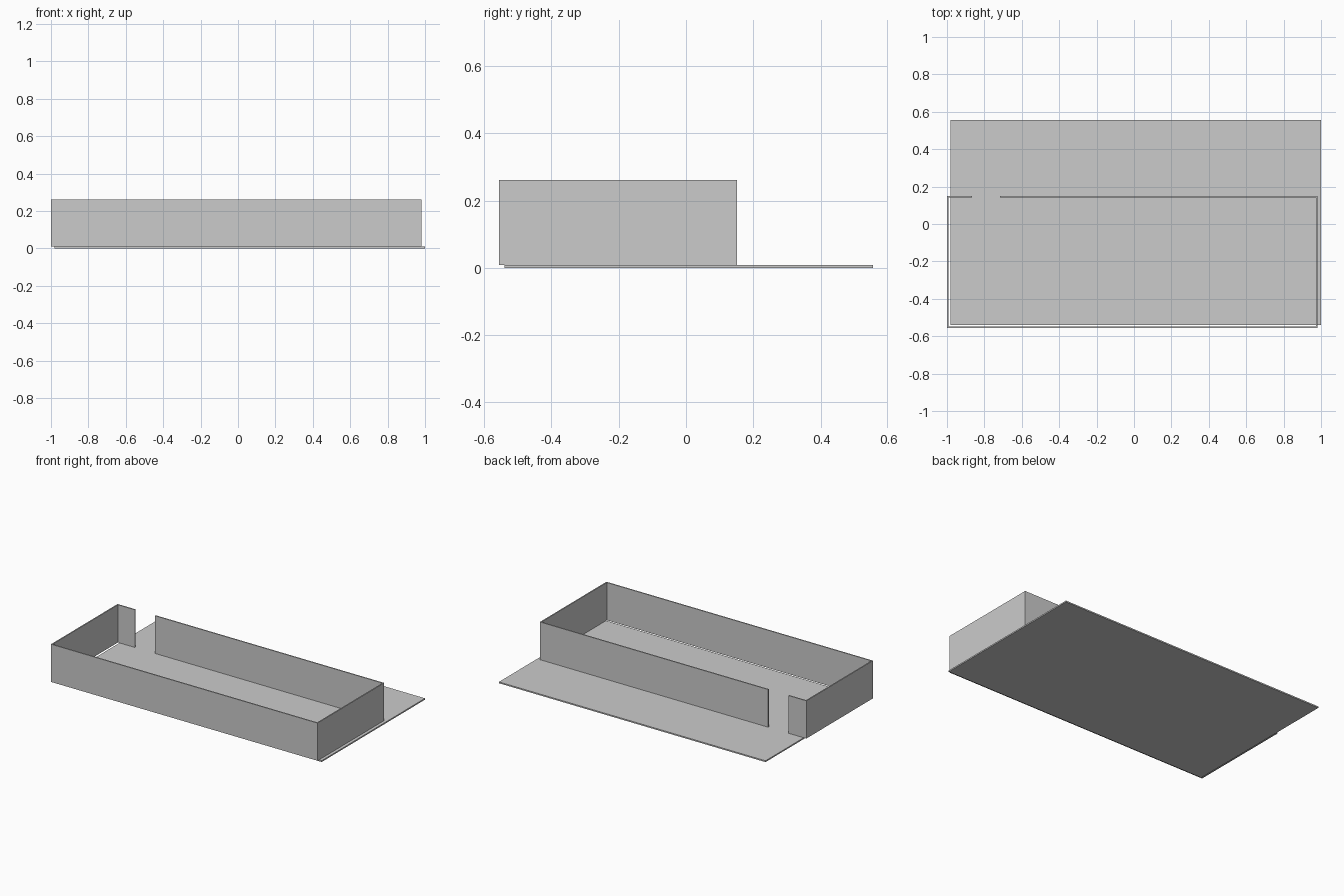
import bpy, bmesh

if "Cube" in bpy.data.objects:
    bpy.data.objects.remove(bpy.data.objects["Cube"])

FLOOR_H = 0.009
TOP = 0.262
T = 0.008            # wall thickness
X0, X1 = -1.0, 0.98  # outer wall bounds
Y0, Y1 = -0.556, 0.151
DOOR_L, DOOR_R = -0.866, -0.716


def prism(name, outline, z0, z1):
    """Extrude a flat outline into a solid."""
    bm = bmesh.new()
    face = bm.faces.new([bm.verts.new((x, y, z0)) for x, y in outline])
    ext = bmesh.ops.extrude_face_region(bm, geom=[face])
    verts = [v for v in ext["geom"] if isinstance(v, bmesh.types.BMVert)]
    bmesh.ops.translate(bm, verts=verts, vec=(0, 0, z1 - z0))
    bmesh.ops.recalc_face_normals(bm, faces=bm.faces)
    mesh = bpy.data.meshes.new(name)
    bm.to_mesh(mesh)
    bm.free()
    obj = bpy.data.objects.new(name, mesh)
    bpy.context.collection.objects.link(obj)
    return obj


# Floor slab, offset from the walls
prism("floor_slab", [(-0.98, -0.54), (1.0, -0.54), (1.0, 0.556), (-0.98, 0.556)],
      0, FLOOR_H)

# Continuous wall running around the room from one side of the doorway to the other
outer = [(DOOR_L, Y1), (X0, Y1), (X0, Y0), (X1, Y0), (X1, Y1), (DOOR_R, Y1)]
inner = [(DOOR_R, Y1 - T), (X1 - T, Y1 - T), (X1 - T, Y0 + T),
         (X0 + T, Y0 + T), (X0 + T, Y1 - T), (DOOR_L, Y1 - T)]
prism("perimeter_wall", outer + inner, FLOOR_H, TOP)
